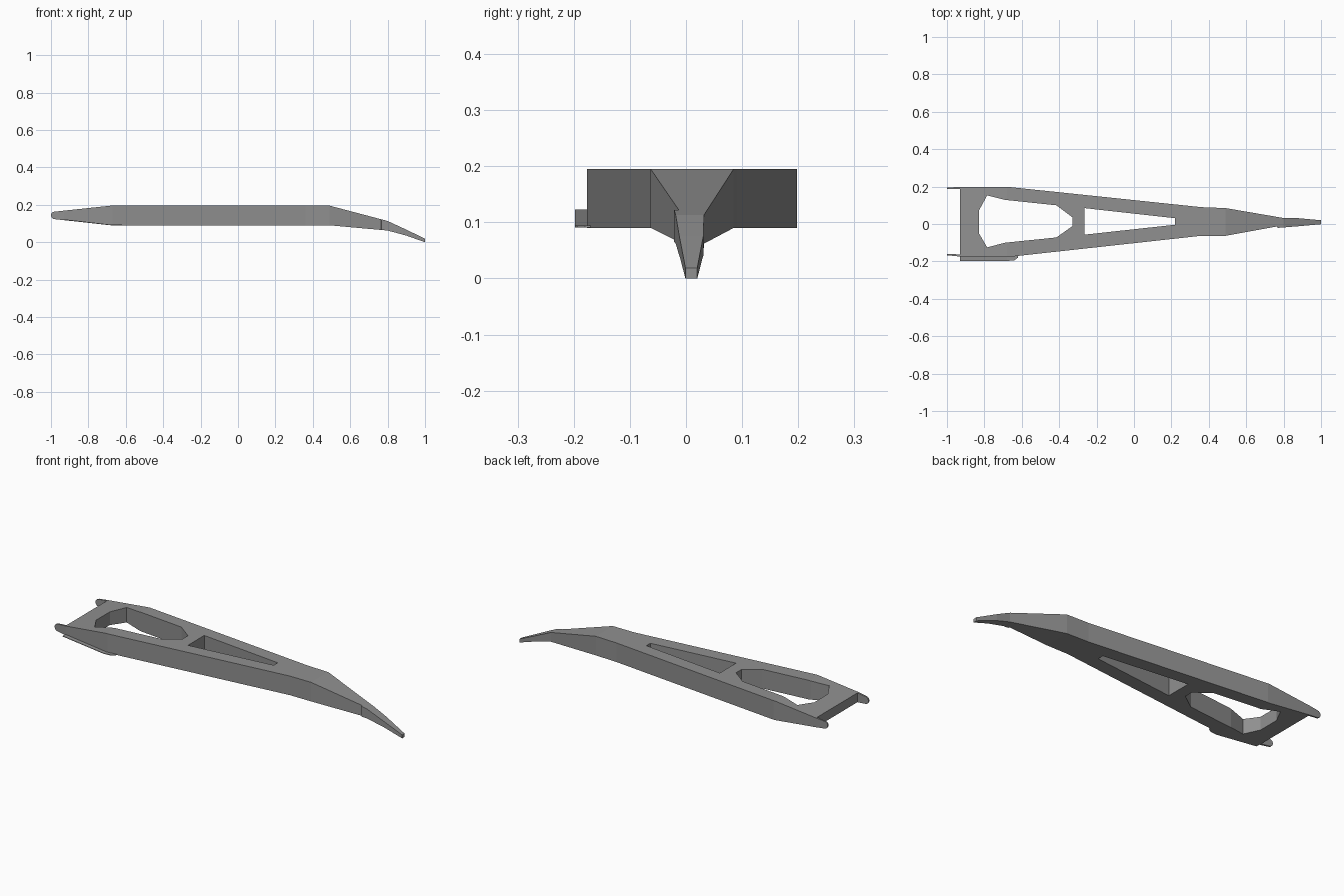
import bpy, bmesh
from math import cos, sin, radians
from mathutils import Vector

if "Cube" in bpy.data.objects:
    bpy.data.objects.remove(bpy.data.objects["Cube"])

# Dark grey finish
grey = bpy.data.materials.new("dark_grey")
grey.diffuse_color = (0.28, 0.28, 0.28, 1)
grey.use_nodes = True
grey.node_tree.nodes["Principled BSDF"].inputs["Base Color"].default_value = grey.diffuse_color


def prism(name, pts, offset):
    """Closed prism: polygon of 3D points swept by an offset vector."""
    bm = bmesh.new()
    face = bm.faces.new([bm.verts.new(p) for p in pts])
    new = bmesh.ops.extrude_face_region(bm, geom=[face])["geom"]
    bmesh.ops.translate(bm, vec=Vector(offset),
                        verts=[v for v in new if isinstance(v, bmesh.types.BMVert)])
    bmesh.ops.recalc_face_normals(bm, faces=bm.faces)
    mesh = bpy.data.meshes.new(name)
    bm.to_mesh(mesh)
    bm.free()
    mesh.materials.append(grey)
    obj = bpy.data.objects.new(name, mesh)
    bpy.context.collection.objects.link(obj)
    return obj


def cut(target, cutter, operation):
    mod = target.modifiers.new(cutter.name, 'BOOLEAN')
    mod.operation = operation
    mod.solver = 'EXACT'
    mod.object = cutter
    cutter.hide_render = True
    bpy.context.view_layer.objects.active = target
    bpy.ops.object.modifier_apply(modifier=mod.name)
    bpy.data.objects.remove(cutter)


def plan(name, pts):
    return prism(name, [(x, y, -0.1) for x, y in pts], (0, 0, 0.5))


# Plan outline of the arm, with the two thin rear lugs
outline = [(-1.0, 0.188), (-1.0, 0.195), (-0.93, 0.198), (-0.67, 0.198),
           (0.36, 0.09), (0.49, 0.085), (0.80, 0.032), (0.88, 0.031), (1.0, 0.02),
           (1.0, -0.001), (0.88, -0.012), (0.767, -0.021), (0.765, -0.013),
           (0.49, -0.063), (0.36, -0.063), (-0.67, -0.176), (-0.93, -0.174),
           (-1.0, -0.167), (-1.0, -0.159), (-0.93, -0.163), (-0.93, 0.188)]
arm = plan("arm", outline)

# Side profile with rounded rear end, tapering to the drooping tip
side = [(-0.68, 0.195), (0.49, 0.195), (0.80, 0.113), (0.88, 0.076), (1.01, 0.014),
        (1.01, -0.004), (0.90, 0.035), (0.80, 0.062), (0.49, 0.09), (-0.68, 0.09)]
side += [(-0.98 + 0.02 * cos(radians(a)), 0.143 + 0.02 * sin(radians(a)))
         for a in range(264, 95, -24)]
cut(arm, prism("side_profile", [(x, -0.4, z) for x, z in side], (0, 0.8, 0)), 'INTERSECT')

# Lightening holes: long octagon at the rear, tapered slot in the middle
rear_hole = [(-0.83, 0.07), (-0.785, 0.153), (-0.69, 0.129), (-0.415, 0.10),
             (-0.33, 0.036), (-0.33, -0.012), (-0.415, -0.072), (-0.69, -0.10),
             (-0.785, -0.125), (-0.83, -0.048)]
slot = [(-0.265, 0.085), (0.22, 0.031), (0.22, -0.004), (-0.265, -0.057)]
cut(arm, plan("rear_hole", rear_hole), 'DIFFERENCE')
cut(arm, plan("slot", slot), 'DIFFERENCE')

# Thin ledge along the lower rear edge, following the tapered underside
ledge = [(-0.93, -0.165, 0.1195), (-0.93, -0.198, 0.1195),
         (-0.68, -0.198, 0.091), (-0.68, -0.165, 0.091)]
prism("side_ledge", ledge, (0, 0, 0.003))
ledge_end = [(-0.68, -0.165, 0.091), (-0.68, -0.198, 0.091), (-0.64, -0.194, 0.091),
             (-0.62, -0.18, 0.091), (-0.62, -0.165, 0.091)]
prism("side_ledge_end", ledge_end, (0, 0, 0.003))
